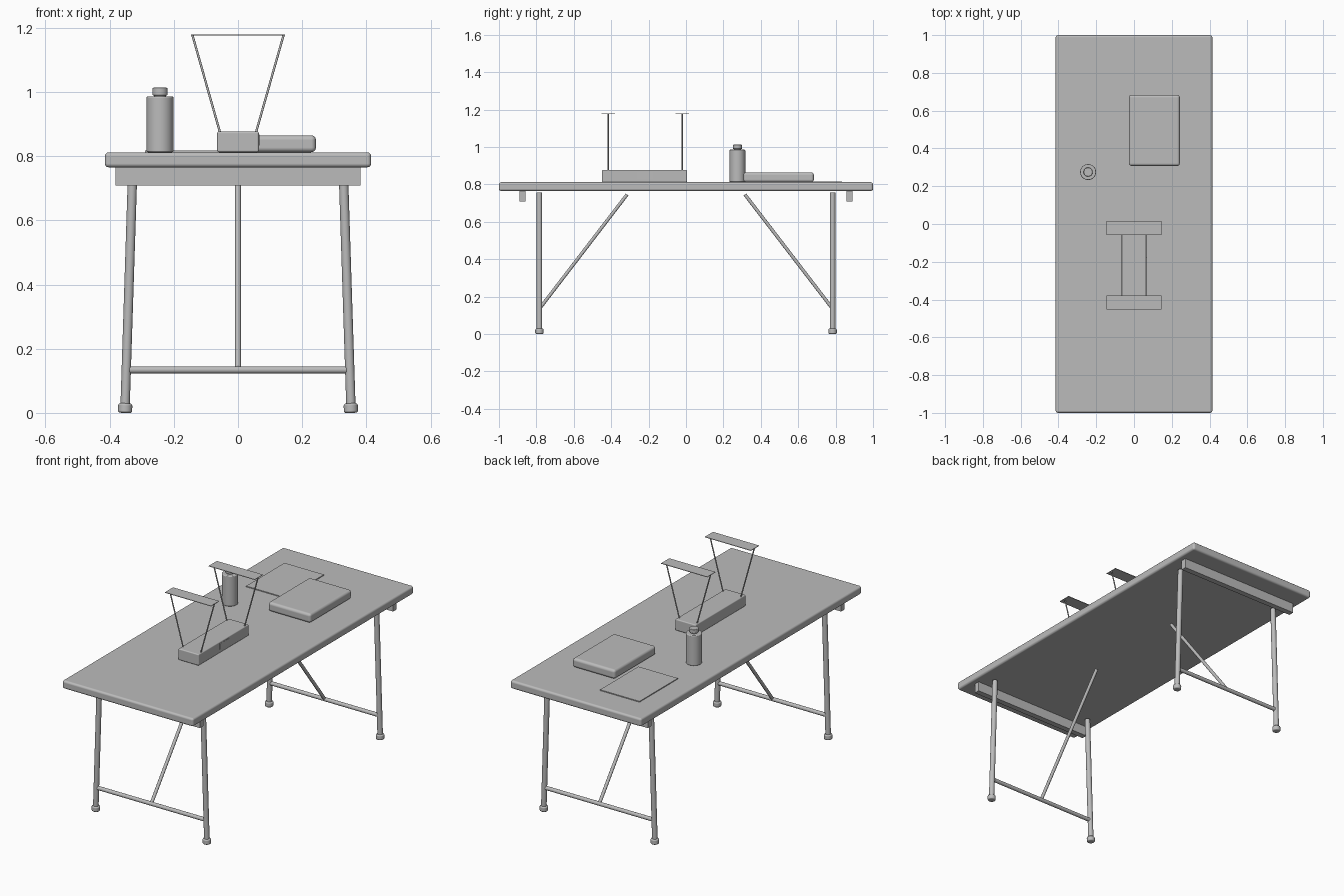
import bpy
import math
from mathutils import Vector

cube = bpy.data.objects.get("Cube")
if cube:
    bpy.data.objects.remove(cube, do_unlink=True)

# One plain grey for everything
GREY = (0.5, 0.5, 0.5, 1)
grey = bpy.data.materials.new("plain_grey")
grey.use_nodes = True
grey.diffuse_color = GREY
grey.node_tree.nodes["Principled BSDF"].inputs["Base Color"].default_value = GREY


def finish(obj, name, bevel=0.0, segments=3):
    """Name, colour, round the edges and shade a part."""
    obj.name = obj.data.name = name
    obj.data.materials.append(grey)
    bpy.ops.object.transform_apply(location=False, rotation=False, scale=True)
    bpy.ops.object.shade_smooth_by_angle(angle=math.radians(35))
    if bevel:
        mod = obj.modifiers.new("rounded_edges", "BEVEL")
        mod.width = bevel
        mod.segments = segments
        mod.limit_method = "ANGLE"
        mod.harden_normals = True
    return obj


def box(name, low, high, bevel=0.0):
    low, high = Vector(low), Vector(high)
    bpy.ops.mesh.primitive_cube_add(size=1, location=(low + high) / 2)
    obj = bpy.context.object
    obj.scale = high - low
    return finish(obj, name, bevel)


def rod(name, start, end, radius, bevel=0.0, sides=24):
    start, end = Vector(start), Vector(end)
    axis = end - start
    bpy.ops.mesh.primitive_cylinder_add(
        vertices=sides, radius=radius, depth=axis.length,
        location=(start + end) / 2,
        rotation=axis.to_track_quat("Z", "Y").to_euler())
    return finish(bpy.context.object, name, bevel)


TOP = 0.812

# Table top
box("table_top", (-0.415, -1, 0.765), (0.415, 1, TOP), 0.012)

# Folding leg frames at both ends
for end, side_y in (("front", -1), ("back", 1)):
    leg_y = 0.784 * side_y
    box(end + "_rail", (-0.382, 0.874 * side_y - 0.016, 0.709),
        (0.382, 0.874 * side_y + 0.016, 0.766))
    for side, sx in (("left", 1), ("right", -1)):
        rod(f"{end}_{side}_leg", (0.352 * sx, leg_y, 0.015),
            (0.328 * sx, leg_y, 0.757), 0.0145)
        rod(f"{end}_{side}_foot", (0.352 * sx, leg_y, 0),
            (0.351 * sx, leg_y, 0.03), 0.022, 0.007)
    rod(end + "_crossbar", (-0.345, leg_y, 0.134), (0.345, leg_y, 0.134), 0.011)
    rod(end + "_brace", (0, 0.78 * side_y, 0.14), (0, 0.315 * side_y, 0.746), 0.009)

# Stand: base block, splayed rods and flat supports
box("stand_base", (-0.065, -0.449, TOP), (0.065, 0.006, 0.877), 0.006)
for end, y in (("front", -0.416), ("back", -0.02)):
    for side, sx in (("left", 1), ("right", -1)):
        rod(f"{end}_{side}_stand_rod", (0.055 * sx, y, 0.87),
            (0.142 * sx, y, 1.177), 0.0035, sides=12)
    box(end + "_stand_plate", (-0.146, y - 0.037, 1.176), (0.146, y + 0.037, 1.179))
label = box("stand_label", (0.063, -0.258, 0.833), (0.0665, -0.177, 0.867))
label.rotation_euler.z = math.radians(-1.5)

# Bottle with neck and cap
BX, BY = -0.243, 0.275
rod("bottle_body", (BX, BY, TOP), (BX, BY, 0.986), 0.042, 0.005, 32)
rod("bottle_neck", (BX, BY, 0.98), (BX, BY, 0.995), 0.019)
rod("bottle_cap", (BX, BY, 0.989), (BX, BY, 1.013), 0.024, 0.004)

# Thick padded block and flat sheet
box("padded_block", (-0.027, 0.307, TOP), (0.243, 0.684, 0.865), 0.015)
box("flat_sheet", (-0.29, 0.488, TOP), (-0.04, 0.835, 0.817))
